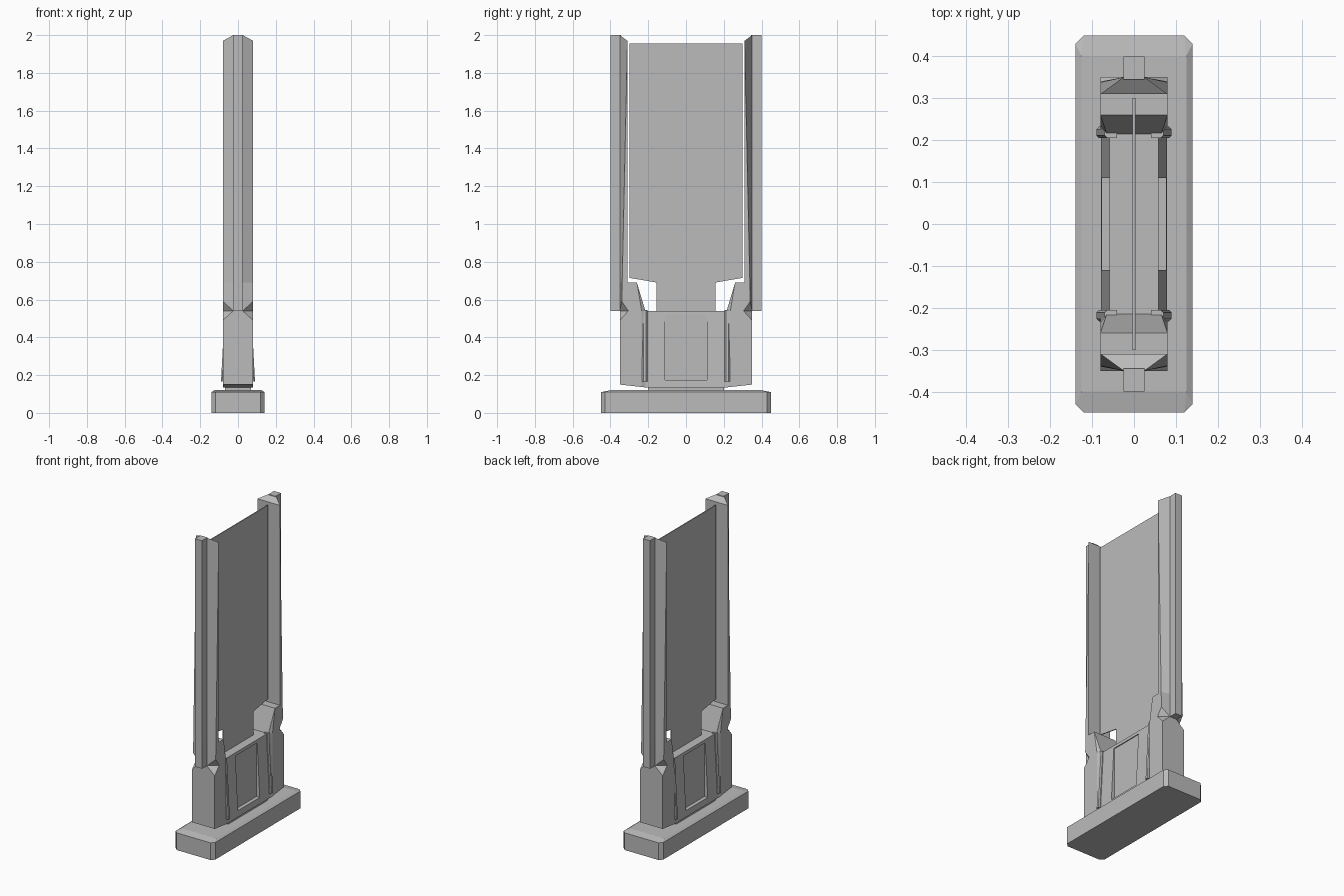
import bpy, bmesh
from mathutils import Vector

cube = bpy.data.objects.get("Cube")
if cube:
    bpy.data.objects.remove(cube, do_unlink=True)

GREY = (0.5, 0.5, 0.5, 1)
grey = bpy.data.materials.new("light_grey")
grey.use_nodes = True
grey.diffuse_color = GREY
grey.node_tree.nodes["Principled BSDF"].inputs["Base Color"].default_value = GREY


def mirrored(half, axis=0):
    """Close a half outline by reflecting it across an axis."""
    other = [list(p) for p in reversed(half)]
    for p in other:
        p[axis] = -p[axis]
    return [tuple(p) for p in half] + [tuple(p) for p in other]


def loft(name, rings, flip_x=False, flip_y=False):
    """Closed flat-shaded solid through rings of matching point counts."""
    sx, sy = (-1 if flip_x else 1), (-1 if flip_y else 1)
    bm = bmesh.new()
    loops = [[bm.verts.new((sx * x, sy * y, z)) for x, y, z in r] for r in rings]
    n = len(loops[0])
    for a, b in zip(loops, loops[1:]):
        for i in range(n):
            j = (i + 1) % n
            bm.faces.new((a[i], a[j], b[j], b[i]))
    bm.faces.new(loops[0])
    bm.faces.new(loops[-1])
    bmesh.ops.remove_doubles(bm, verts=bm.verts, dist=0.0002)
    bmesh.ops.dissolve_degenerate(bm, edges=bm.edges, dist=0.0002)
    bmesh.ops.recalc_face_normals(bm, faces=bm.faces)
    mesh = bpy.data.meshes.new(name)
    bm.to_mesh(mesh)
    bm.free()
    mesh.materials.append(grey)
    obj = bpy.data.objects.new(name, mesh)
    bpy.context.collection.objects.link(obj)
    return obj


def octagon(x, y, cut, z):
    quarter = [(x - cut, y, z), (x, y - cut, z)]
    return mirrored(mirrored(quarter, 1), 0)


# Base plinth with cut corners and a shallow sloping top
loft("base", [octagon(0.14, 0.45, 0.02, 0), octagon(0.14, 0.45, 0.02, 0.11),
              octagon(0.125, 0.40, 0, 0.12)])
loft("neck", [octagon(0.07, 0.2, 0, 0.115), octagon(0.07, 0.2, 0, 0.14)])

# Central body: leaning sides with a sunken panel on each
foot, sill, lintel, top = (0.079, 0.135), (0.077, 0.175), (0.059, 0.52), (0.058, 0.54)
plain = [foot, sill, sill, lintel, lintel, top]
sunken = [foot, sill, (0.053, 0.175), (0.053, 0.52), lintel, top]
sections = [(-0.215, plain), (-0.11, plain), (-0.11, sunken),
            (0.11, sunken), (0.11, plain), (0.215, plain)]
loft("body", [mirrored([(x, y, z) for x, z in s]) for y, s in sections])

# End columns: pedestal, corner notch, inner shoulder and tapering rail in one
column = []
for outer, corner, side, inner in [
    ((0.35, 0.15), (0.35, 0.15), (0.235, 0.137), (0.079, 0.215, 0.135)),
    ((0.35, 0.54), (0.35, 0.49), (0.235, 0.54), (0.065, 0.215, 0.54)),
    ((0.35, 0.54), (0.305, 0.54), (0.235, 0.54), (0.065, 0.215, 0.54)),
    ((0.35, 0.54), (0.34, 0.59), (0.235, 0.54), (0.065, 0.215, 0.54)),
    ((0.35, 0.69), (0.338, 0.69), (0.26, 0.69), (0.08, 0.26, 0.69)),
    ((0.35, 0.69), (0.338, 0.69), (0.31, 0.69), (0.08, 0.31, 0.69)),
    ((0.35, 2.0), (0.31, 1.97), (0.31, 1.97), (0.08, 0.31, 1.97)),
]:
    column.append(mirrored([(0.025, *outer), (0.08, *corner), (0.08, *side), inner]))


def rib_ring(x, z):
    """Half-hexagon rib section whose outer face sits at x."""
    return [(x - 0.03, 0.205, z), (x - 0.006, 0.205, z), (x, 0.211, z),
            (x, 0.226, z), (x - 0.006, 0.232, z), (x - 0.03, 0.232, z)]


for end, back in (("front", False), ("back", True)):
    loft(end + "_column", column, flip_y=not back)
    # Slim bar running up the outside of the rail
    bar = [[(x, y, z) for x, y in ((-0.025, 0.345), (0.025, 0.345), (0.025, 0.4), (-0.025, 0.4))]
           for z in (0.54, 2.0)]
    loft(end + "_bar", bar, flip_y=not back)
    # Leaning ribs at the body corners
    for side, right in (("left", False), ("right", True)):
        loft(f"{end}_{side}_rib", [rib_ring(0.09, 0.165), rib_ring(0.07, 0.545)],
             flip_x=right, flip_y=not back)

# Thin upright pane with a narrow tongue entering the body
outline = mirrored([(0, 0.155, 0.535), (0, 0.155, 0.69), (0, 0.30, 0.715), (0, 0.30, 1.955)], 1)
loft("pane", [[(x, y, z) for _, y, z in outline] for x in (-0.003, 0.003)])
